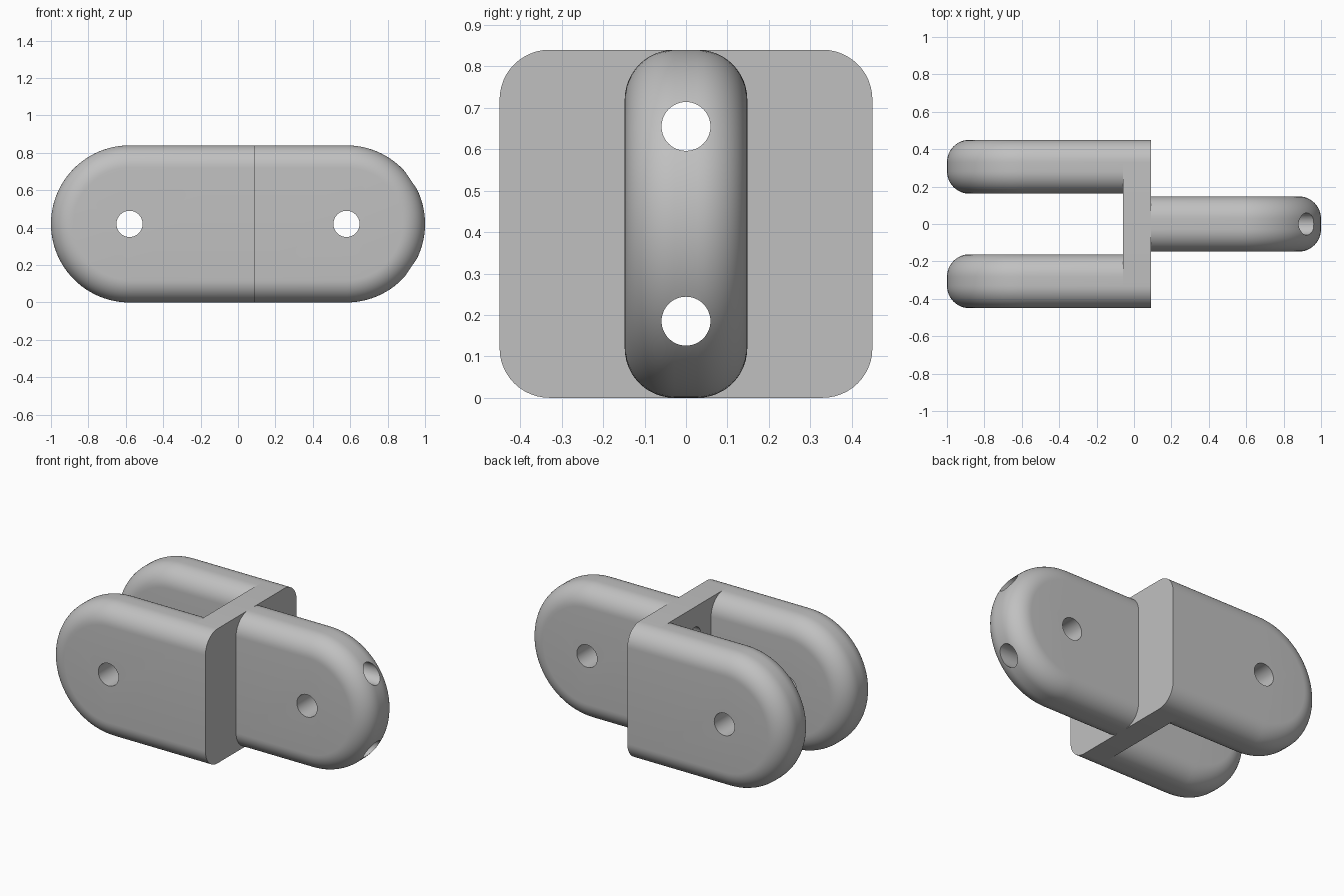
import bpy, bmesh, math

if "Cube" in bpy.data.objects:
    bpy.data.objects.remove(bpy.data.objects["Cube"])

R = 0.42          # end radius, half the height
PIVOT = 0.58      # distance of pivot holes from centre
FILLET = 0.12     # edge rounding
WEB = (-0.06, 0.09)

grey = bpy.data.materials.new("grey metal")
grey.use_nodes = True
COLOR = (0.53, 0.53, 0.53, 1)
grey.diffuse_color = COLOR
grey.node_tree.nodes["Principled BSDF"].inputs["Base Color"].default_value = COLOR


def loft(name, rings):
    """Closed solid through equal rings of points, capped at both ends."""
    bm = bmesh.new()
    loops = [[bm.verts.new(p) for p in ring] for ring in rings]
    n = len(loops[0])
    for a, b in zip(loops, loops[1:]):
        for i in range(n):
            j = (i + 1) % n
            bm.faces.new((a[i], a[j], b[j], b[i]))
    bm.faces.new(loops[0])
    bm.faces.new(loops[-1])
    bmesh.ops.recalc_face_normals(bm, faces=bm.faces)
    mesh = bpy.data.meshes.new(name)
    bm.to_mesh(mesh)
    bm.free()
    obj = bpy.data.objects.new(name, mesh)
    bpy.context.collection.objects.link(obj)
    mesh.materials.append(grey)
    return obj


def lug(name, side, root, y_mid, half):
    """Round-ended plate with filleted edges; side is the direction it points."""
    steps, arc = 12, 48
    quarter = [math.pi / 2 * k / steps for k in range(steps + 1)]
    profile = [(-half + FILLET * (1 - math.sin(a)), FILLET * (1 - math.cos(a)))
               for a in reversed(quarter)]
    profile += [(-y, inset) for y, inset in reversed(profile)]
    rings = []
    for y, inset in profile:
        r = R - inset
        ring = [(root, y_mid + y, R + r)]
        for k in range(arc + 1):
            a = math.pi * (0.5 - k / arc)
            ring.append((side * (PIVOT + r * math.cos(a)), y_mid + y, R + r * math.sin(a)))
        ring.append((root, y_mid + y, R - r))
        rings.append(ring)
    return loft(name, rings)


def web_plate():
    """Rounded rectangle joining the prongs."""
    outline = []
    for q, (sy, sz) in enumerate([(1, 1), (-1, 1), (-1, -1), (1, -1)]):
        for k in range(13):
            a = math.pi / 2 * (q + k / 12)
            outline.append((sy * (0.45 - FILLET) + FILLET * math.cos(a),
                            R + sz * (R - FILLET) + FILLET * math.sin(a)))
    return loft("web_plate", [[(x, y, z) for y, z in outline] for x in WEB])


def drill(obj, axis, radius, at):
    """Cut a through hole along the given axis."""
    circle = [(radius * math.cos(math.tau * k / 48), radius * math.sin(math.tau * k / 48))
              for k in range(48)]
    rings = []
    for d in (-2, 2):
        if axis == "y":
            rings.append([(at[0] + u, d, at[1] + v) for u, v in circle])
        else:
            rings.append([(d, at[0] + u, at[1] + v) for u, v in circle])
    cutter = loft("hole_cutter", rings)
    mod = obj.modifiers.new("hole", "BOOLEAN")
    mod.operation = "DIFFERENCE"
    mod.solver = "EXACT"
    mod.object = cutter
    bpy.context.view_layer.objects.active = obj
    bpy.ops.object.modifier_apply(modifier=mod.name)
    bpy.data.objects.remove(cutter)


# Parts
tongue = lug("tongue", 1, WEB[1], 0, 0.148)
front_prong = lug("front_prong", -1, WEB[0], -0.306, 0.144)
back_prong = lug("back_prong", -1, WEB[0], 0.306, 0.144)
web = web_plate()

# Pivot holes across, and two bolt holes along the length
drill(tongue, "y", 0.07, (PIVOT, R))
for prong in (front_prong, back_prong):
    drill(prong, "y", 0.07, (-PIVOT, R))
for part in (tongue, web):
    for dz in (-0.235, 0.235):
        drill(part, "x", 0.059, (0, R + dz))

# Smooth fillets, sharp hole rims
bpy.ops.object.select_all(action="DESELECT")
for part in (tongue, front_prong, back_prong, web):
    part.select_set(True)
bpy.context.view_layer.objects.active = tongue
bpy.ops.object.shade_smooth_by_angle(angle=math.radians(30))
